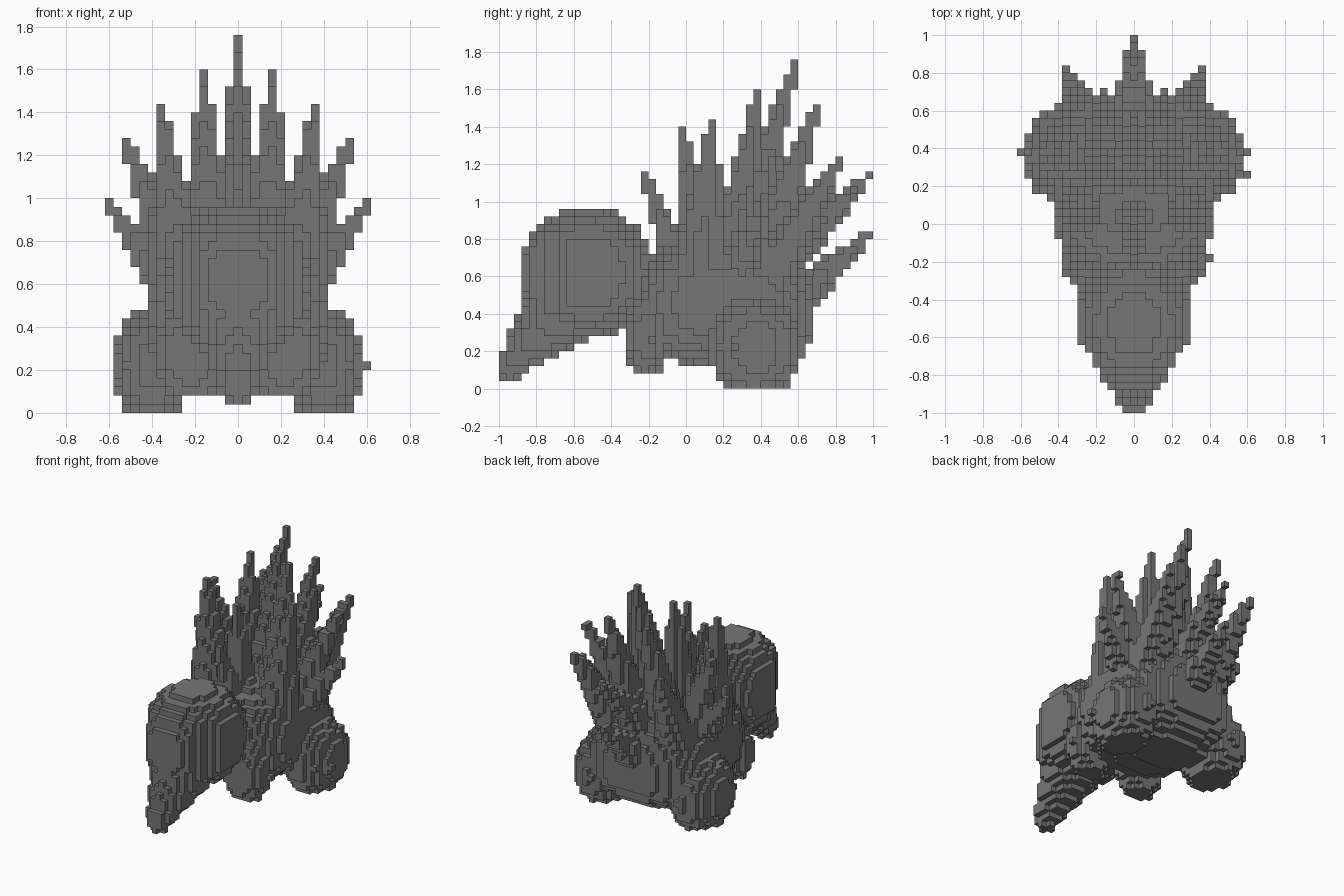
import bpy
import bmesh
from mathutils import Vector
from math import floor

cube = bpy.data.objects.get("Cube")
if cube:
    bpy.data.objects.remove(cube, do_unlink=True)

S = 0.04  # size of one block
grey = bpy.data.materials.new("stone_grey")
grey.use_nodes = True
COLOUR = (0.18, 0.18, 0.18, 1)
grey.diffuse_color = COLOUR
grey.node_tree.nodes["Principled BSDF"].inputs["Base Color"].default_value = COLOUR

owner = {}  # block cell -> part name


def centre(c):
    return Vector((c[0] * S, (c[1] + 0.5) * S, (c[2] + 0.5) * S))


def cell_at(p):
    return (floor(p.x / S + 0.5), floor(p.y / S), floor(p.z / S))


def claim(name, inside):
    for i in range(-15, 16):
        for j in range(-25, 25):
            for k in range(44):
                if (i, j, k) not in owner and inside(centre((i, j, k))):
                    owner[i, j, k] = name


def in_blob(p, mid, radii, power):
    return sum(abs((p[a] - mid[a]) / radii[a]) ** power for a in range(3)) <= 1


def blob(name, mid, radii, power):
    """Rounded block shape"""
    claim(name, lambda p: in_blob(p, mid, radii, power))


def cone(name, a, b, ra, rb):
    """Tapered rod from a to b, at least one block thick"""
    a, b = Vector(a), Vector(b)
    d = b - a

    def inside(p):
        t = min(1, max(0, (p - a).dot(d) / d.length_squared))
        return (p - a - d * t).length <= ra + (rb - ra) * t

    claim(name, inside)
    for n in range(81):
        owner.setdefault(cell_at(a + d * n / 80), name)


# Head, narrowing to a wedge at the front, and drooping snout
claim("head", lambda p: abs(p.x) <= min(0.3, 0.065 + (p.y + 0.98) * 0.6)
      and in_blob(p, (0, -0.53, 0.62), (0.33, 0.365, 0.35), 2.1))
cone("snout", (0, -0.94, 0.125), (0, -0.62, 0.46), 0.079, 0.235)

# Body and low rump
blob("body", (0, 0.2, 0.46), (0.43, 0.48, 0.34), 2.8)
blob("rump", (0, 0.34, 0.38), (0.46, 0.35, 0.31), 2.4)

# Feet
for side, s in (("left", 1), ("right", -1)):
    blob("front_foot_" + side, (s * 0.22, -0.21, 0.28), (0.165, 0.12, 0.22), 2.2)
    blob("back_foot_" + side, (s * 0.395, 0.37, 0.22), (0.19, 0.255, 0.27), 2)

# Small knobs on the left feet
owner[cell_at(Vector((0.6, 0.26, 0.22)))] = "back_foot_left"
owner[cell_at(Vector((0.4, -0.18, 0.26)))] = "front_foot_left"

# Middle row of spines: base, tip, base radius
MIDDLE = [
    ((0, -0.06, 0.7), (0, -0.22, 1.14), 0.08),
    ((0, 0.06, 0.7), (0, -0.02, 1.38), 0.1),
    ((0, 0.28, 0.7), (0, 0.58, 1.74), 0.135),
    ((0, 0.5, 0.68), (0, 0.98, 1.14), 0.14),
    ((0, 0.52, 0.42), (0, 0.98, 0.82), 0.14),
]
# Side spines, mirrored
SIDES = [
    ((0.14, 0.25, 0.7), (0.16, 0.38, 1.58), 0.14),
    ((0.14, 0.42, 0.7), (0.16, 0.70, 1.50), 0.14),
    ((0.27, 0.08, 0.7), (0.36, 0.14, 1.42), 0.14),
    ((0.25, 0.48, 0.65), (0.35, 0.82, 1.22), 0.14),
    ((0.28, 0.32, 0.68), (0.52, 0.44, 1.26), 0.125),
    ((0.29, 0.28, 0.57), (0.6, 0.38, 0.96), 0.11),
]
for n, (base, tip, r) in enumerate(MIDDLE):
    cone("middle_spine_%d" % (n + 1), base, tip, r, 0.022)
for n, (base, tip, r) in enumerate(SIDES):
    for side, s in (("left", 1), ("right", -1)):
        cone("side_spine_%s_%d" % (side, n + 1),
             (s * base[0], base[1], base[2]), (s * tip[0], tip[1], tip[2]), r, 0.022)


# Build each part from the outer faces of its blocks
def build(name):
    bm = bmesh.new()
    verts = {}

    def vert(p):
        key = tuple(round(v / S * 2) for v in p)
        if key not in verts:
            verts[key] = bm.verts.new(p)
        return verts[key]

    for c in [c for c, part in owner.items() if part == name]:
        for axis in range(3):
            for sign in (-1, 1):
                near = list(c)
                near[axis] += sign
                if tuple(near) in owner:
                    continue
                n, u, v = Vector(), Vector(), Vector()
                n[axis] = sign * S / 2
                u[(axis + 1) % 3] = sign * S / 2
                v[(axis + 2) % 3] = S / 2
                m = centre(c) + n
                bm.faces.new([vert(q) for q in (m - u - v, m + u - v, m + u + v, m - u + v)])
    mesh = bpy.data.meshes.new(name)
    bm.to_mesh(mesh)
    bm.free()
    mesh.materials.append(grey)
    bpy.context.collection.objects.link(bpy.data.objects.new(name, mesh))


for part in sorted(set(owner.values())):
    build(part)
